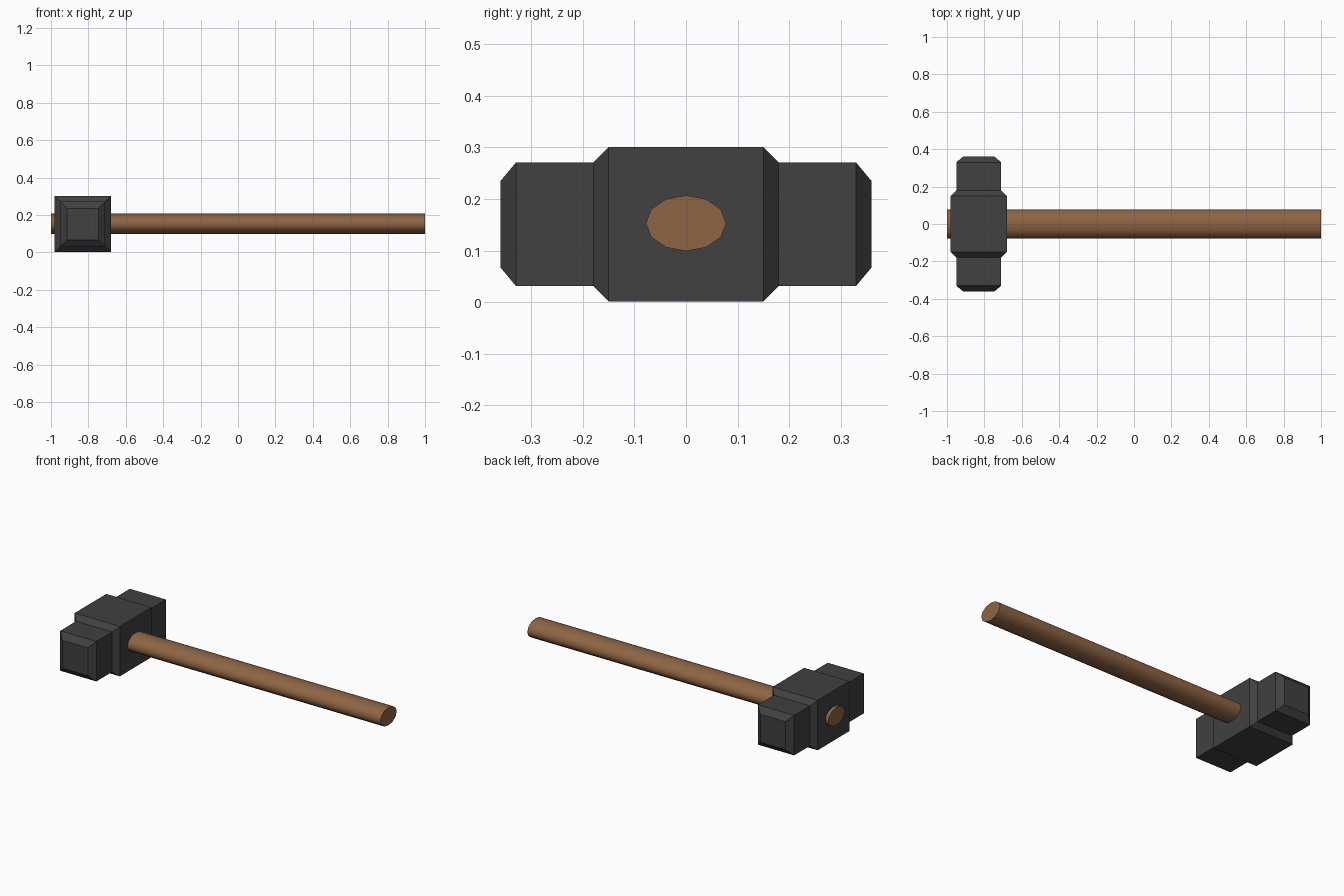
import bpy, bmesh, math
from mathutils import Vector

if "Cube" in bpy.data.objects:
    bpy.data.objects.remove(bpy.data.objects["Cube"])


def material(name, rgb):
    m = bpy.data.materials.new(name)
    m.diffuse_color = (*rgb, 1)
    m.use_nodes = True
    m.node_tree.nodes["Principled BSDF"].inputs["Base Color"].default_value = m.diffuse_color
    return m


def loft(name, rings, mat):
    """Bridge a list of point rings and cap both ends."""
    bm = bmesh.new()
    loops = [[bm.verts.new(p) for p in ring] for ring in rings]
    n = len(loops[0])
    for a, b in zip(loops, loops[1:]):
        for i in range(n):
            j = (i + 1) % n
            bm.faces.new((a[i], a[j], b[j], b[i]))
    bm.faces.new(loops[0])
    bm.faces.new(loops[-1])
    bmesh.ops.recalc_face_normals(bm, faces=bm.faces[:])
    me = bpy.data.meshes.new(name)
    bm.to_mesh(me)
    bm.free()
    me.materials.append(mat)
    ob = bpy.data.objects.new(name, me)
    bpy.context.collection.objects.link(ob)
    return ob


iron = material("dark_iron", (0.052, 0.052, 0.052))
wood = material("brown_wood", (0.27, 0.13, 0.058))

# Hammer head: square sections along y, mirrored about the middle
half = [(0.36, 0.084), (0.33, 0.12), (0.18, 0.12), (0.15, 0.15)]
profile = [(-y, r) for y, r in half] + half[::-1]
centre = Vector((-0.83, 0, 0.151))
corners = [(-1, -1), (1, -1), (1, 1), (-1, 1)]
loft("hammer_head",
     [[centre + Vector((sx * r, y, sz * r)) for sx, sz in corners] for y, r in profile],
     iron)

# Handle: twelve-sided oval rod through the head
angles = [math.tau * i / 12 for i in range(12)]
handle = loft("handle",
              [[(x, 0.078 * math.cos(a), 0.153 + 0.054 * math.sin(a)) for a in angles]
               for x in (-1, 1)], wood)
bpy.context.view_layer.objects.active = handle
handle.select_set(True)
bpy.ops.object.shade_smooth_by_angle(angle=math.radians(60))
